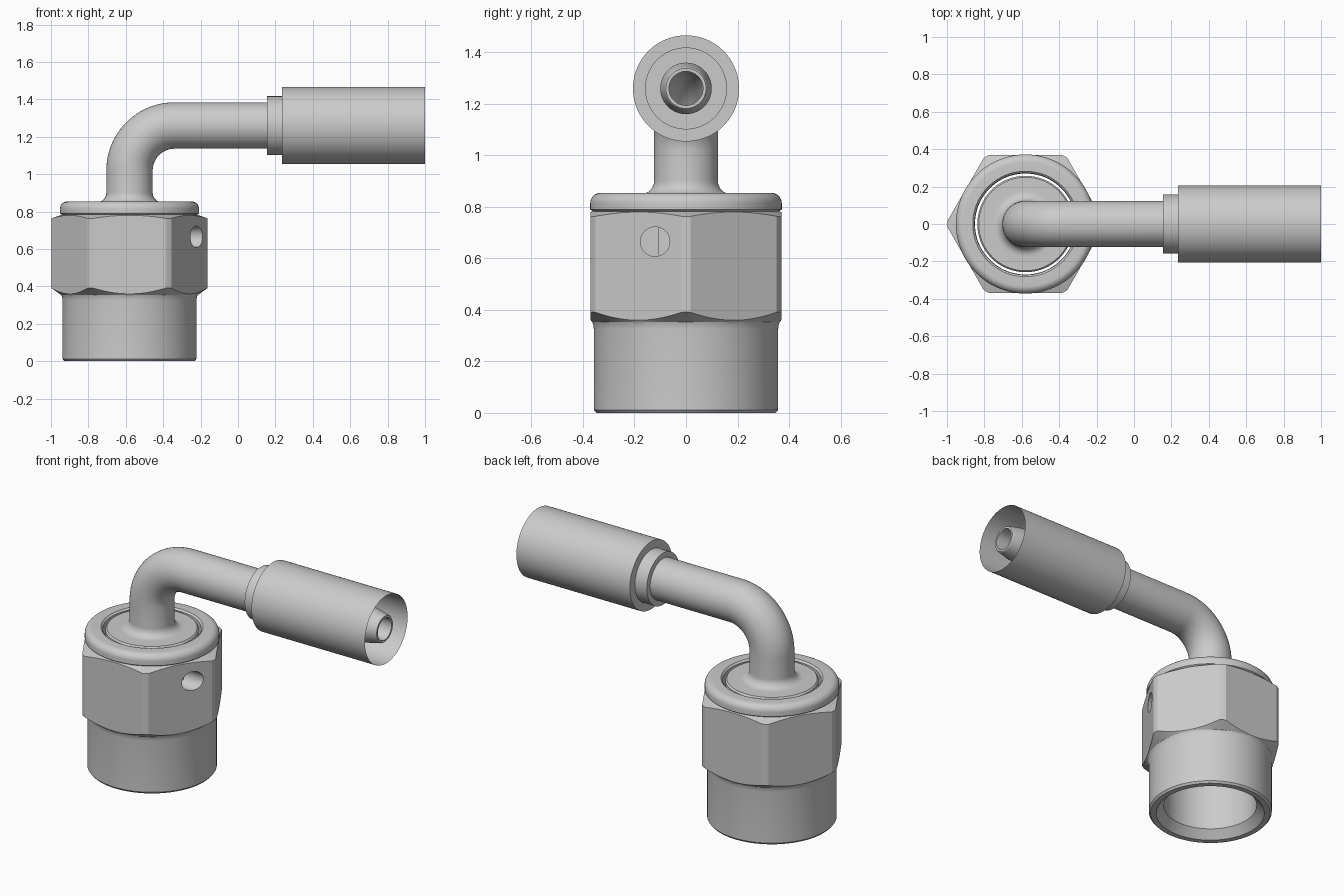
import bpy, bmesh, math
from mathutils import Vector

if "Cube" in bpy.data.objects:
    bpy.data.objects.remove(bpy.data.objects["Cube"])

NUT_X = -0.58      # vertical axis of the nut
TUBE_Z = 1.26      # height of the horizontal tube axis
SEG = 144

metal = bpy.data.materials.new("light grey metal")
metal.diffuse_color = (0.6, 0.6, 0.6, 1)
metal.use_nodes = True
metal.node_tree.nodes["Principled BSDF"].inputs["Base Color"].default_value = metal.diffuse_color


def skin(name, rings, closed):
    """Bridge a list of equal rings of points into a surface."""
    bm = bmesh.new()
    vs = [[bm.verts.new(p) for p in ring] for ring in rings]
    n = len(rings[0])
    for k in range(len(vs) if closed else len(vs) - 1):
        a, b = vs[k], vs[(k + 1) % len(vs)]
        for i in range(n):
            j = (i + 1) % n
            bm.faces.new((a[i], a[j], b[j], b[i]))
    bmesh.ops.recalc_face_normals(bm, faces=bm.faces)
    me = bpy.data.meshes.new(name)
    bm.to_mesh(me)
    bm.free()
    me.materials.append(metal)
    ob = bpy.data.objects.new(name, me)
    bpy.context.collection.objects.link(ob)
    return ob


def smooth(ob, angle=22):
    bpy.ops.object.select_all(action='DESELECT')
    ob.select_set(True)
    bpy.context.view_layer.objects.active = ob
    bpy.ops.object.shade_smooth_by_angle(angle=math.radians(angle))


def ring(x, z, tilt, r, n=64):
    """Circle around a path point; tilt 0 = path going up, 90 = path going +x."""
    t = math.radians(tilt)
    u = Vector((math.cos(t), 0, -math.sin(t)))
    v = Vector((0, 1, 0))
    c = Vector((x, 0, z))
    return [c + r * (math.cos(a) * u + math.sin(a) * v)
            for a in (2 * math.pi * i / n for i in range(n))]


# --- nut: turned body whose middle section is a chamfered hexagon
def nut_profile(ang):
    off = (ang + math.pi / 6) % (math.pi / 3) - math.pi / 6
    off = math.pi / 6 - abs(off)                     # angle from flat centre
    R = min(0.37 / math.cos(off), 0.418)
    pts = [(0.27, 0.05), (0.315, 0), (0.348, 0), (0.358, 0.012), (0.358, 0.325),
           (0.360, 0.342), (0.364, 0.353),
           (R, 0.36 + (R - 0.37) * 0.65), (R, 0.78 - (R - 0.37) * 0.35),
           (0.362, 0.783), (0.372, 0.79)]
    for i in range(9):                               # rounded collar shoulder
        a = math.pi / 2 * i / 8
        pts.append((0.332 + 0.04 * math.cos(a), 0.814 + 0.04 * math.sin(a)))
    return pts + [(0.282, 0.854), (0.272, 0.844)]


columns = []
for i in range(SEG):
    a = 2 * math.pi * i / SEG
    columns.append([Vector((NUT_X + r * math.cos(a), r * math.sin(a), z))
                    for r, z in nut_profile(a)])
nut = skin("hex_nut", [list(row) for row in zip(*columns)], True)

# blind cross hole drilled into one flat
bpy.ops.mesh.primitive_cylinder_add(vertices=48, radius=0.057, depth=0.4,
                                    location=(-0.13, -0.12, 0.665),
                                    rotation=(0, math.pi / 2, 0))
drill = bpy.context.object
drill.name = "hole_cutter"
drill.hide_render = True
drill.data.materials.append(metal)
mod = nut.modifiers.new("hole", 'BOOLEAN')
mod.operation = 'DIFFERENCE'
mod.solver = 'EXACT'
mod.object = drill
bpy.context.view_layer.objects.active = nut
bpy.ops.object.modifier_apply(modifier=mod.name)
bpy.data.objects.remove(drill)
smooth(nut)

# --- stem, elbow and hose nipple: one hollow piece swept along the bent axis
BEND = 0.24


def elbow(r, n=24):
    return [(NUT_X + BEND * (1 - math.cos(t)), TUBE_Z - BEND + BEND * math.sin(t),
             math.degrees(t), r)
            for t in (math.pi / 2 * i / n for i in range(n + 1))]


stations = [(NUT_X, 0.40, 0, 0.19), (NUT_X, 0.52, 0, 0.258),
            (NUT_X, 0.84, 0, 0.258), (NUT_X, 0.85, 0, 0.25)]
for i in range(9):                                   # fillet at the tube root
    a = math.pi / 2 * i / 8
    stations.append((NUT_X, 0.90 - 0.05 * math.cos(a), 0,
                     0.174 - 0.05 * math.sin(a)))
stations += elbow(0.124)
stations += [(0.157, TUBE_Z, 90, 0.124), (0.157, TUBE_Z, 90, 0.10),
             (0.90, TUBE_Z, 90, 0.10), (0.985, TUBE_Z, 90, 0.082),
             (0.99, TUBE_Z, 90, 0.078), (0.99, TUBE_Z, 90, 0.066)]
stations += elbow(0.066)[::-1]
stations += [(NUT_X, 0.40, 0, 0.066)]
smooth(skin("elbow_tube", [ring(*s) for s in stations], True), 25)

# --- thin crimp sleeve with a stepped neck, open at the hose end
sleeve = [(1.0, 0.206), (0.235, 0.206), (0.235, 0.157), (0.155, 0.157), (0.155, 0.122)]
smooth(skin("crimp_sleeve", [ring(x, TUBE_Z, 90, r, 96) for x, r in sleeve], False), 25)
